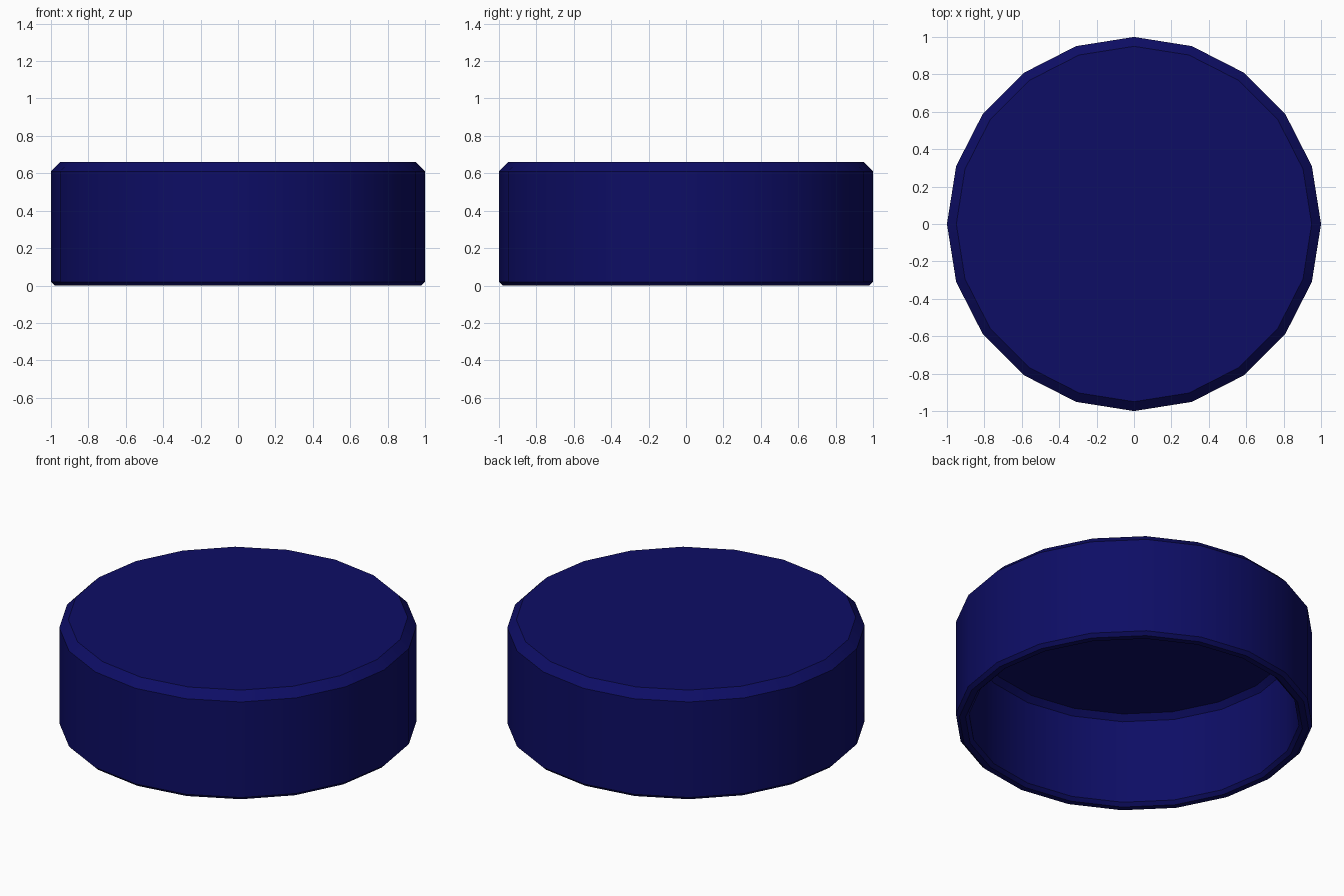
import bpy, bmesh, math

if "Cube" in bpy.data.objects:
    bpy.data.objects.remove(bpy.data.objects["Cube"])

SIDES = 20

# Cross-section (radius, height) from outer top edge, down, under the rim, up inside
profile = [(0.95, 0.66), (1.0, 0.61), (1.0, 0.02), (0.98, 0.0),
           (0.945, 0.0), (0.925, 0.02), (0.925, 0.54), (0.893, 0.572)]

bm = bmesh.new()
rings = [[bm.verts.new((r * math.cos(2 * math.pi * i / SIDES),
                        r * math.sin(2 * math.pi * i / SIDES), z))
          for i in range(SIDES)] for r, z in profile]

# Walls between neighbouring rings
for a, b in zip(rings, rings[1:]):
    for i in range(SIDES):
        j = (i + 1) % SIDES
        bm.faces.new((a[i], b[i], b[j], a[j]))

# Top plate and inner ceiling
bm.faces.new(rings[0])
bm.faces.new(rings[-1][::-1])
bmesh.ops.recalc_face_normals(bm, faces=bm.faces[:])

mesh = bpy.data.meshes.new("lid")
bm.to_mesh(mesh)
bm.free()
lid = bpy.data.objects.new("lid", mesh)
bpy.context.collection.objects.link(lid)

# Dark navy plastic
navy = bpy.data.materials.new("navy")
navy.diffuse_color = (0.004, 0.004, 0.13, 1)
navy.use_nodes = True
navy.node_tree.nodes["Principled BSDF"].inputs["Base Color"].default_value = navy.diffuse_color
mesh.materials.append(navy)

# Smooth sides with crisp chamfers
bpy.context.view_layer.objects.active = lid
lid.select_set(True)
bpy.ops.object.shade_smooth_by_angle(angle=math.radians(30))
